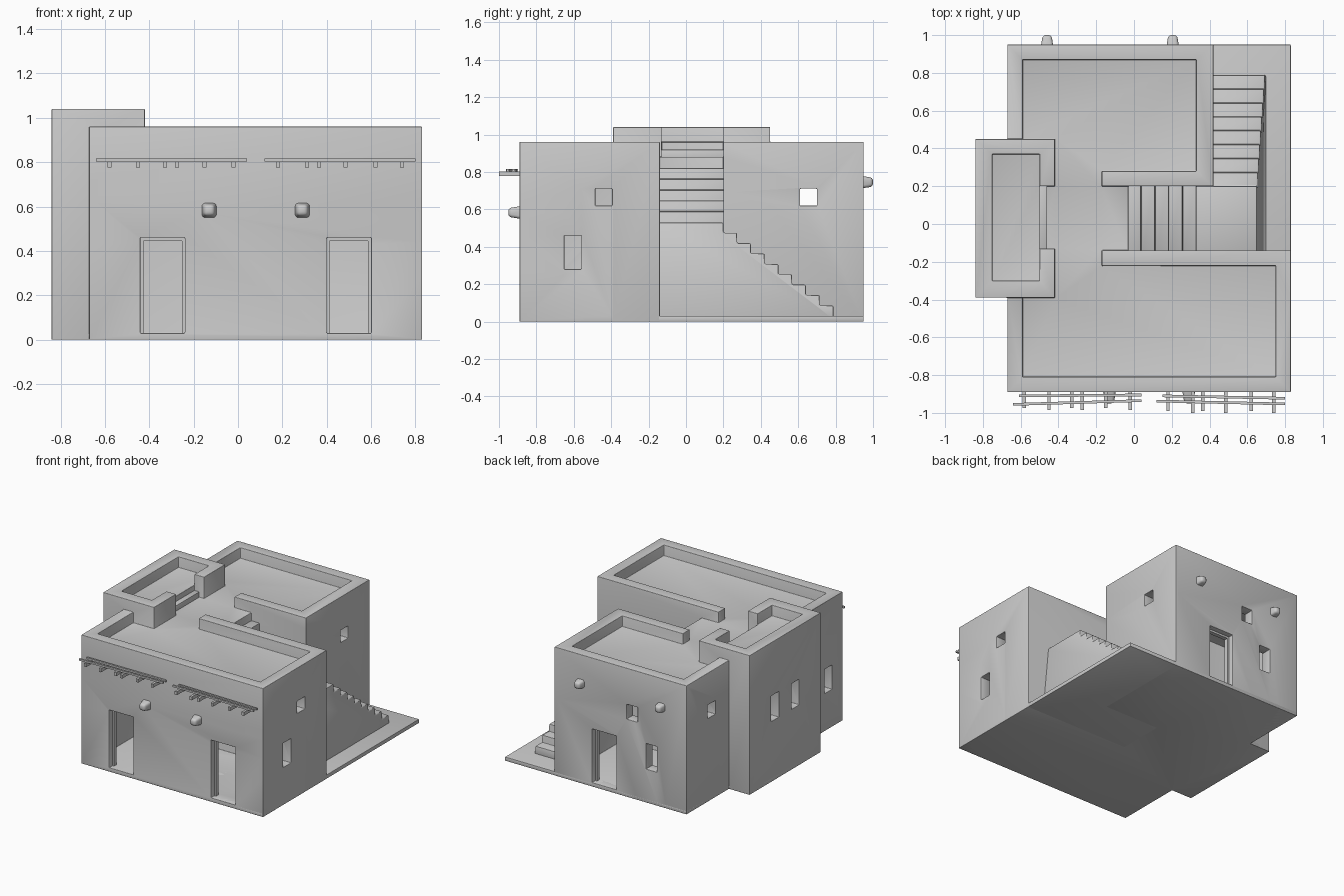
import bpy, bmesh, math
from mathutils import Matrix, Vector

if "Cube" in bpy.data.objects:
    bpy.data.objects.remove(bpy.data.objects["Cube"])

clay = bpy.data.materials.new("pale_grey_clay")
clay.use_nodes = True
clay.diffuse_color = (0.6, 0.6, 0.6, 1)
clay.node_tree.nodes["Principled BSDF"].inputs["Base Color"].default_value = (0.6, 0.6, 0.6, 1)


def finish(name, bm, bevel=0.0, segments=3):
    """Round the sharp edges and turn the bmesh into a shaded object."""
    bmesh.ops.recalc_face_normals(bm, faces=bm.faces)
    if bevel:
        sharp = [e for e in bm.edges if len(e.link_faces) == 2 and e.calc_face_angle() > 0.5]
        bmesh.ops.bevel(bm, geom=sharp, offset=bevel, segments=segments, profile=0.5,
                        affect='EDGES', clamp_overlap=True)
    mesh = bpy.data.meshes.new(name)
    bm.to_mesh(mesh)
    bm.free()
    mesh.materials.append(clay)
    ob = bpy.data.objects.new(name, mesh)
    bpy.context.collection.objects.link(ob)
    bpy.ops.object.select_all(action='DESELECT')
    ob.select_set(True)
    bpy.context.view_layer.objects.active = ob
    bpy.ops.object.shade_smooth_by_angle(angle=math.radians(35))
    return ob


def blocks(steps):
    """Add (True) and carve (False) boxes in order; return their joint outer skin."""
    axes = [sorted({round(v, 4) for _, *b in steps for v in b[a]}) for a in range(3)]
    filled = set()
    for add, *b in steps:
        spans = [range(axes[a].index(round(b[a][0], 4)), axes[a].index(round(b[a][1], 4)))
                 for a in range(3)]
        cells = {(i, j, k) for i in spans[0] for j in spans[1] for k in spans[2]}
        filled = filled | cells if add else filled - cells
    bm = bmesh.new()
    verts = {}

    def corner(idx):
        if idx not in verts:
            verts[idx] = bm.verts.new([axes[a][idx[a]] for a in range(3)])
        return verts[idx]

    for cell in filled:
        for a in range(3):
            for side in (0, 1):
                near = list(cell)
                near[a] += 2 * side - 1
                if tuple(near) in filled:
                    continue
                loop = []
                for u, v in ((0, 0), (1, 0), (1, 1), (0, 1)):
                    idx = list(cell)
                    idx[a] += side
                    idx[(a + 1) % 3] += u
                    idx[(a + 2) % 3] += v
                    loop.append(corner(tuple(idx)))
                bm.faces.new(loop if side else loop[::-1])
    bmesh.ops.recalc_face_normals(bm, faces=bm.faces)
    bmesh.ops.dissolve_limit(bm, angle_limit=0.01, verts=bm.verts, edges=bm.edges)
    return bm


def around(c, w):
    return (c - w / 2, c + w / 2)


# Main levels and outlines
TOP, ROOF, CEIL, FLOOR = 0.96, 0.88, 0.81, 0.03
FRONT, BACK = (-0.89, -0.14), (0.2, 0.95)
TOWER_X, TOWER_Y = (-0.84, -0.42), (-0.39, 0.45)

house = [
    # Front block, rear block and the part joining them
    (True, (-0.67, 0.83), FRONT, (0, TOP)),
    (True, (-0.67, 0.42), BACK, (0, TOP)),
    (True, (-0.67, -0.03), (-0.14, 0.2), (0, ROOF)),
    # Sunken roof inside the parapets
    (False, (-0.59, 0.75), (-0.81, -0.22), (ROOF, TOP)),
    (False, (-0.59, 0.33), (0.28, 0.87), (ROOF, TOP)),
    (False, (-0.59, -0.17), (-0.22, 0.28), (ROOF, TOP)),
    (False, (-0.17, -0.03), (-0.14, 0.2), (ROOF, TOP)),
    # Side tower with its own parapet and opening
    (True, TOWER_X, TOWER_Y, (0, 1.04)),
    (False, (-0.75, -0.5), (-0.3, 0.37), (TOP, 1.04)),
    (False, (-0.5, -0.42), (-0.13, 0.2), (ROOF, 1.04)),
    # Rooms
    (False, (-0.59, 0.75), (-0.81, -0.22), (FLOOR, CEIL)),
    (False, (-0.59, 0.33), (0.28, 0.87), (FLOOR, CEIL)),
    (False, (-0.75, -0.5), (-0.15, 0.22), (FLOOR, CEIL)),
]

# Doorways
for x in (-0.34, 0.5):
    house.append((False, around(x, 0.2), (-0.89, -0.81), (FLOOR, 0.46)))
house.append((False, around(0.01, 0.2), (0.87, 0.95), (FLOOR, 0.43)))

# Windows: wall thickness span, centre along the wall, height span
right_front, left_wall, tower_wall = (0.75, 0.83), (-0.67, -0.59), (-0.84, -0.75)
for wall, y, z in ((right_front, -0.44, (0.62, 0.71)), (right_front, -0.605, (0.28, 0.46)),
                   ((0.33, 0.42), 0.655, (0.62, 0.71)), (left_wall, 0.655, (0.62, 0.72)),
                   (left_wall, -0.72, (0.28, 0.46)),
                   (tower_wall, 0.15, (0.45, 0.64)), (tower_wall, -0.09, (0.45, 0.64))):
    house.append((False, wall, around(y, 0.09), z))
for x, z in ((-0.22, (0.58, 0.69)), (-0.38, (0.25, 0.44))):
    house.append((False, around(x, 0.09), (0.87, 0.95), z))
finish("house_walls", blocks(house), 0.02)

# Ground slab, also under the tower
finish("ground_slab", blocks([(True, (-0.67, 0.83), (-0.89, 0.95), (0, FLOOR)),
                              (True, TOWER_X, TOWER_Y, (0, FLOOR))]), 0.005, 2)

# Doorstep of the tower
finish("tower_step", blocks([(True, (-0.53, -0.46), (-0.15, 0.22), (0.85, 0.92))]), 0.006, 2)

# Stairs: landing, a lower flight along y and an upper flight along x
LANDING = 0.53
lower = [(True, (0.3, 0.7), (-0.16, 0.2), (0.01, LANDING))]
for i in range(8):
    lower.append((True, (0.4, 0.7), (0.2, 0.2 + 0.0735 * (i + 1)),
                  (0.01, LANDING - 0.0555 * (i + 1))))
bm = blocks(lower)
for v in bm.verts:
    if v.co.x > 0.69:  # the outer face leans inwards
        v.co.x -= 0.05 * (v.co.z - 0.01) / LANDING
finish("lower_stairs", bm, 0.008, 2)

upper = [(True, (-0.08, 0.36), (-0.16, 0.22), (0.01, LANDING - 0.01))]
for i in range(5):
    upper.append((True, (-0.08, 0.33 - 0.073 * i), (-0.16, 0.22),
                  (0.01, LANDING + 0.058 * (i + 1))))
finish("upper_stairs", blocks(upper), 0.008, 2)


# Door linings set inside the doorways
def door_lining(name, x, y, top):
    steps = [(True, around(x, 0.2), y, (FLOOR, top)),
             (False, around(x, 0.174), y, (FLOOR, top - 0.015))]
    finish(name, blocks(steps))


door_lining("front_door_lining_right", -0.34, (-0.85, -0.82), 0.46)
door_lining("front_door_lining_left", 0.5, (-0.85, -0.82), 0.46)
door_lining("back_door_lining", 0.01, (0.88, 0.91), 0.43)


# Rounded wall knobs, narrower at the tip
def knob(name, x, y, z, out):
    bm = bmesh.new()
    bmesh.ops.create_cube(bm, size=1)
    for v in bm.verts:
        tip = 0.55 if v.co.y > 0 else 1
        v.co = Vector((x + v.co.x * 0.085 * tip, y + out * v.co.y * 0.12, z + v.co.z * 0.085 * tip))
    finish(name, bm, 0.016)


for i, x in enumerate((-0.13, 0.29)):
    knob(f"front_knob_{i + 1}", x, -0.89, 0.583, -1)
for i, x in enumerate((-0.46, 0.205)):
    knob(f"back_knob_{i + 1}", x, 0.94, 0.745, 1)


# Slatted awnings: short beams carrying long thin poles
def bar(bm, a, b, w, h):
    a, b = Vector(a), Vector(b)
    d = b - a
    turn = Matrix.Rotation(math.atan2(d.y, d.x), 4, 'Z')
    size = Matrix.Diagonal((d.length, w, h, 1))
    bmesh.ops.create_cube(bm, size=1, matrix=Matrix.Translation((a + b) / 2) @ turn @ size)


for side, start, reach, beams in (("right", -0.64, -0.975, (0, 0.13, 0.25, 0.305, 0.43, 0.56)),
                                  ("left", 0.12, -0.99, (0, 0.13, 0.185, 0.305, 0.44, 0.56))):
    bm = bmesh.new()
    for i, x in enumerate(beams):
        x += start + 0.06
        bar(bm, (x, -0.87, 0.79), (x, reach - (0.01 if i % 2 else 0), 0.79), 0.018, 0.026)
    tilt = 0.02 if side == "right" else -0.015
    bar(bm, (start, -0.945 - tilt / 2, 0.81), (start + 0.68, -0.945 + tilt / 2, 0.81), 0.014, 0.013)
    bar(bm, (start + 0.03, -0.91, 0.81), (start + 0.68, -0.915 + tilt / 2, 0.81), 0.014, 0.013)
    finish(f"awning_{side}", bm)
